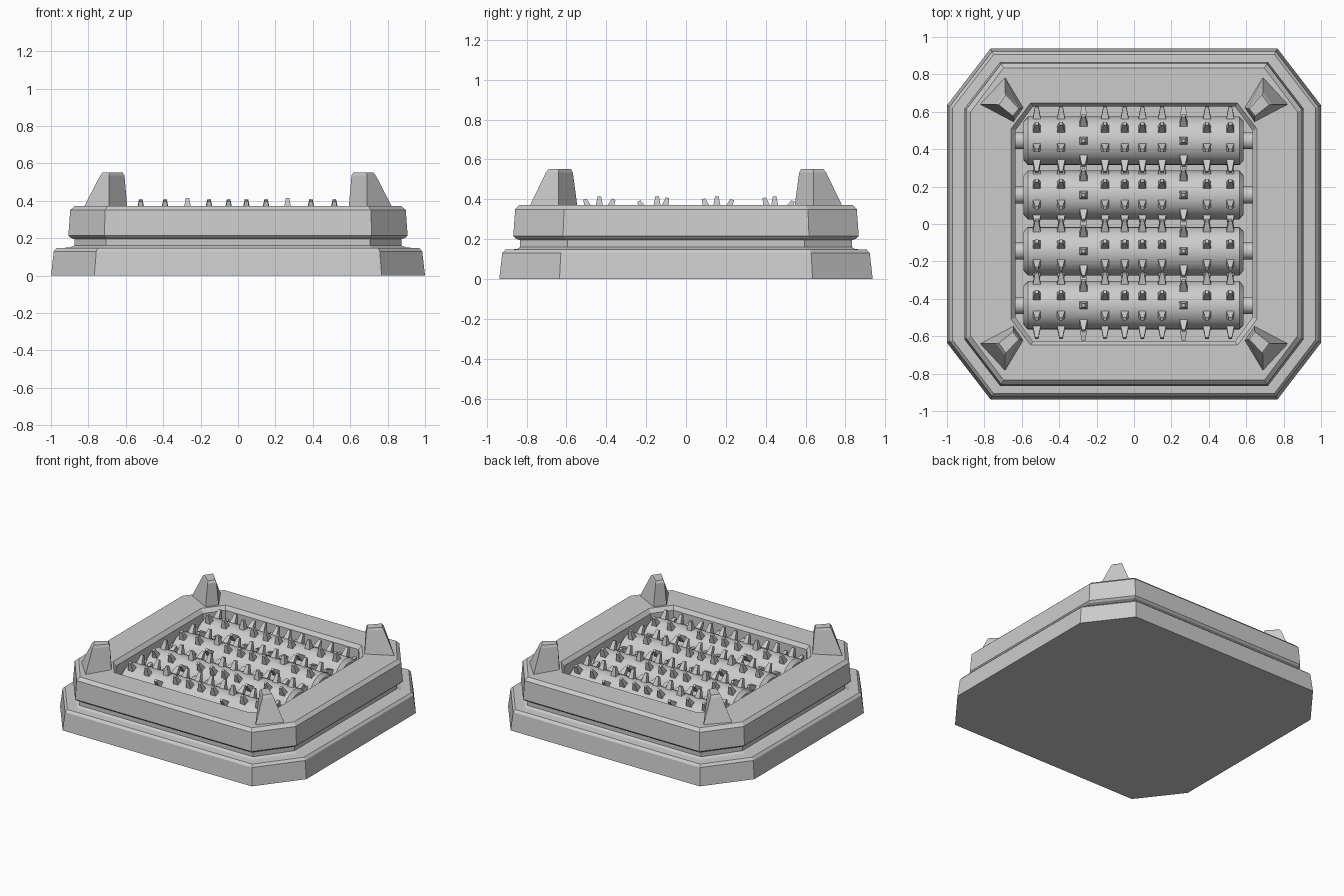
import bpy, bmesh, math
from mathutils import Matrix, Vector

if "Cube" in bpy.data.objects:
    bpy.data.objects.remove(bpy.data.objects["Cube"])

grey = bpy.data.materials.new("plain_grey")
grey.diffuse_color = (0.6, 0.6, 0.6, 1)
grey.use_nodes = True
grey.node_tree.nodes["Principled BSDF"].inputs["Base Color"].default_value = grey.diffuse_color


def make_object(name, bm, smooth=False):
    bmesh.ops.recalc_face_normals(bm, faces=bm.faces)
    mesh = bpy.data.meshes.new(name)
    bm.to_mesh(mesh)
    bm.free()
    mesh.materials.append(grey)
    ob = bpy.data.objects.new(name, mesh)
    bpy.context.collection.objects.link(ob)
    if smooth:
        bpy.ops.object.select_all(action='DESELECT')
        ob.select_set(True)
        bpy.context.view_layer.objects.active = ob
        bpy.ops.object.shade_smooth_by_angle(angle=math.radians(35))
    return ob


def loft(bm, rings):
    """Skin a stack of closed rings and cap both ends."""
    loops = [[bm.verts.new(p) for p in ring] for ring in rings]
    for a, b in zip(loops, loops[1:]):
        for i in range(len(a)):
            j = (i + 1) % len(a)
            bm.faces.new((a[i], a[j], b[j], b[i]))
    bm.faces.new(loops[0][::-1])
    bm.faces.new(loops[-1])


def octagon(hx, hy, cx, cy, z):
    """Rectangle with cut corners: half sizes, then where the cuts begin."""
    return [(cx, -hy, z), (hx, -cy, z), (hx, cy, z), (cx, hy, z),
            (-cx, hy, z), (-hx, cy, z), (-hx, -cy, z), (-cx, -hy, z)]


# Housing: base plinth, groove, upper rim and open well in one stepped skin
profile = [
    (1.00, 0.937, 0.768, 0.635, 0.0),
    (0.985, 0.922, 0.758, 0.628, 0.13),
    (0.970, 0.907, 0.750, 0.620, 0.147),
    (0.900, 0.850, 0.715, 0.605, 0.150),
    (0.875, 0.832, 0.705, 0.595, 0.160),
    (0.875, 0.832, 0.705, 0.595, 0.195),
    (0.895, 0.855, 0.710, 0.610, 0.203),
    (0.907, 0.867, 0.715, 0.617, 0.215),
    (0.897, 0.857, 0.710, 0.612, 0.350),
    (0.873, 0.835, 0.697, 0.600, 0.372),
    (0.657, 0.647, 0.553, 0.510, 0.372),
    (0.634, 0.628, 0.540, 0.500, 0.345),
    (0.634, 0.628, 0.540, 0.500, 0.03),
]
bm = bmesh.new()
loft(bm, [octagon(*p) for p in profile])
make_object("housing", bm)

# Four tapered corner posts, mirrored from one
post = [
    ([(0.825, 0.64), (0.69, 0.785), (0.592, 0.622), (0.645, 0.545)], 0.365),
    ([(0.737, 0.640), (0.690, 0.703), (0.607, 0.617), (0.645, 0.568)], 0.535),
    ([(0.722, 0.637), (0.685, 0.690), (0.617, 0.617), (0.648, 0.578)], 0.552),
]
for sx in (-1, 1):
    for sy in (-1, 1):
        bm = bmesh.new()
        loft(bm, [[(x * sx, y * sy, z) for x, y in pts] for pts, z in post])
        make_object("corner_post", bm)

# Spiked rollers
AXIS_Z = 0.225
COLUMNS = (-0.52, -0.39, -0.27, -0.155, -0.05, 0.045, 0.15, 0.265, 0.39, 0.515)
ROLLERS = ((0.445, 16), (0.155, 21), (-0.145, -16), (-0.435, -22.5))


def round_ring(x, y, r, n=24):
    return [(x, y + r * math.cos(2 * math.pi * i / n),
             AXIS_Z + r * math.sin(2 * math.pi * i / n)) for i in range(n)]


for y, phase in ROLLERS:
    # Drum with chamfered ends and a thin axle into the walls
    bm = bmesh.new()
    loft(bm, [round_ring(x, y, r) for x, r in
              ((-0.645, 0.045), (-0.59, 0.045), (-0.59, 0.105), (-0.567, 0.13),
               (0.563, 0.13), (0.586, 0.105), (0.586, 0.045), (0.645, 0.045))])
    make_object("roller", bm, smooth=True)

    # Eight blunt spikes around each column
    bm = bmesh.new()
    for x in COLUMNS:
        start = 0 if abs(abs(x) - 0.27) < 0.02 else phase
        for k in range(8):
            turn = Matrix.Rotation(math.radians(start + 45 * k), 3, 'X')
            rings = []
            for w, h in ((0.022, 0.12), (0.009, 0.19)):
                rings.append([turn @ Vector((a * w, b * w, h)) + Vector((x, y, AXIS_Z))
                              for a, b in ((-1, -1), (1, -1), (1, 1), (-1, 1))])
            loft(bm, rings)
    make_object("roller_spikes", bm)
